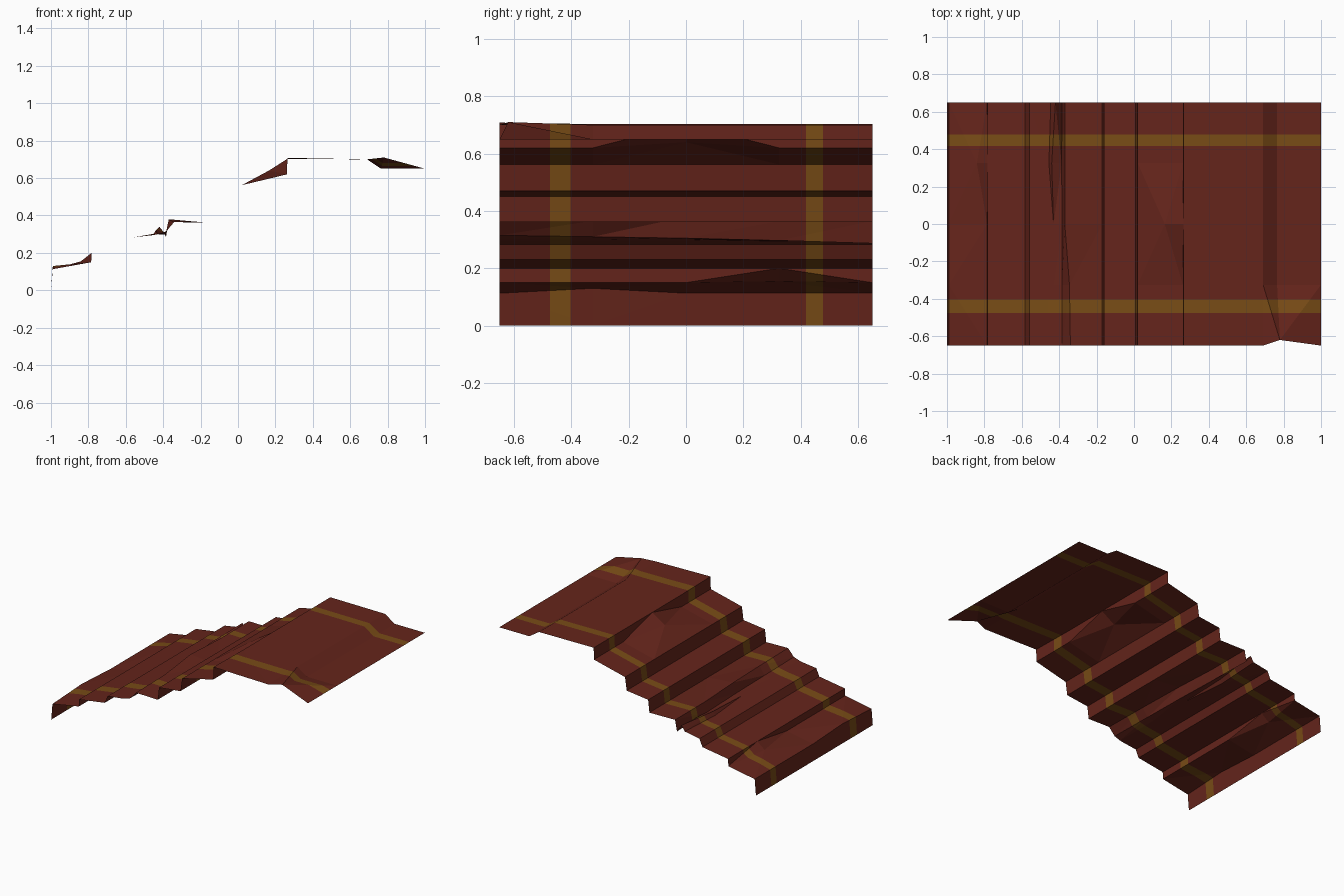
import bpy, bmesh

# Carpet profile (x, z), climbing the stairs to the landing
PROFILE = [(-1.0, 0.0), (-0.99, 0.113), (-0.785, 0.15), (-0.783, 0.20),
           (-0.583, 0.23), (-0.56, 0.283), (-0.46, 0.295), (-0.43, 0.30),
           (-0.385, 0.305), (-0.37, 0.365), (-0.17, 0.362), (-0.16, 0.45),
           (0.007, 0.47), (0.02, 0.562), (0.262, 0.62), (0.264, 0.703),
           (0.69, 0.70), (0.765, 0.65), (1.0, 0.65)]
ROWS = [-0.65, -0.325, 0.0, 0.325, 0.65]
STRIPES = [(-0.475, -0.403), (0.418, 0.478)]

# Creases and bumps in the cloth: (row, profile point) -> position
BUMPS = {
    (1, 1): (-0.99, -0.325, 0.13),
    (3, 2): (-0.84, 0.325, 0.155),
    (0, 8): (-0.385, -0.65, 0.315), (1, 8): (-0.385, -0.325, 0.31),
    (0, 9): (-0.34, -0.65, 0.366), (1, 9): (-0.345, -0.325, 0.366),
    (2, 9): (-0.37, 0.0, 0.38),
    (3, 6): (-0.455, 0.325, 0.295), (3, 7): (-0.44, 0.325, 0.32),
    (4, 6): (-0.445, 0.65, 0.303), (4, 7): (-0.42, 0.65, 0.34),
    (3, 8): (-0.387, 0.325, 0.297), (4, 8): (-0.385, 0.65, 0.287),
    (2, 14): (0.165, 0.0, 0.64),
    (0, 15): (0.264, -0.65, 0.708),
    (0, 17): (0.78, -0.62, 0.71),
}


def material(name, color):
    m = bpy.data.materials.new(name)
    m.diffuse_color = (*color, 1)
    return m


# Carpet sheet
bm = bmesh.new()
grid = [[bm.verts.new(BUMPS.get((r, i), (x, y, z)))
         for i, (x, z) in enumerate(PROFILE)] for r, y in enumerate(ROWS)]
for a, b in zip(grid, grid[1:]):
    for i in range(len(PROFILE) - 1):
        bm.faces.new((a[i], a[i + 1], b[i + 1], b[i]))
bmesh.ops.triangulate(bm, faces=bm.faces[:])

# Gold stripes cut into the sheet
for y in [v for s in STRIPES for v in s]:
    bmesh.ops.bisect_plane(bm, geom=bm.verts[:] + bm.edges[:] + bm.faces[:],
                           plane_co=(0, y, 0), plane_no=(0, 1, 0))
for f in bm.faces:
    y = f.calc_center_median().y
    f.material_index = int(any(lo < y < hi for lo, hi in STRIPES))

mesh = bpy.data.meshes.new("stair_carpet")
bm.to_mesh(mesh)
bm.free()
mesh.materials.append(material("red_cloth", (0.13, 0.018, 0.011)))
mesh.materials.append(material("gold_stripe", (0.19, 0.072, 0.008)))
carpet = bpy.data.objects.new("stair_carpet", mesh)
bpy.context.collection.objects.link(carpet)
